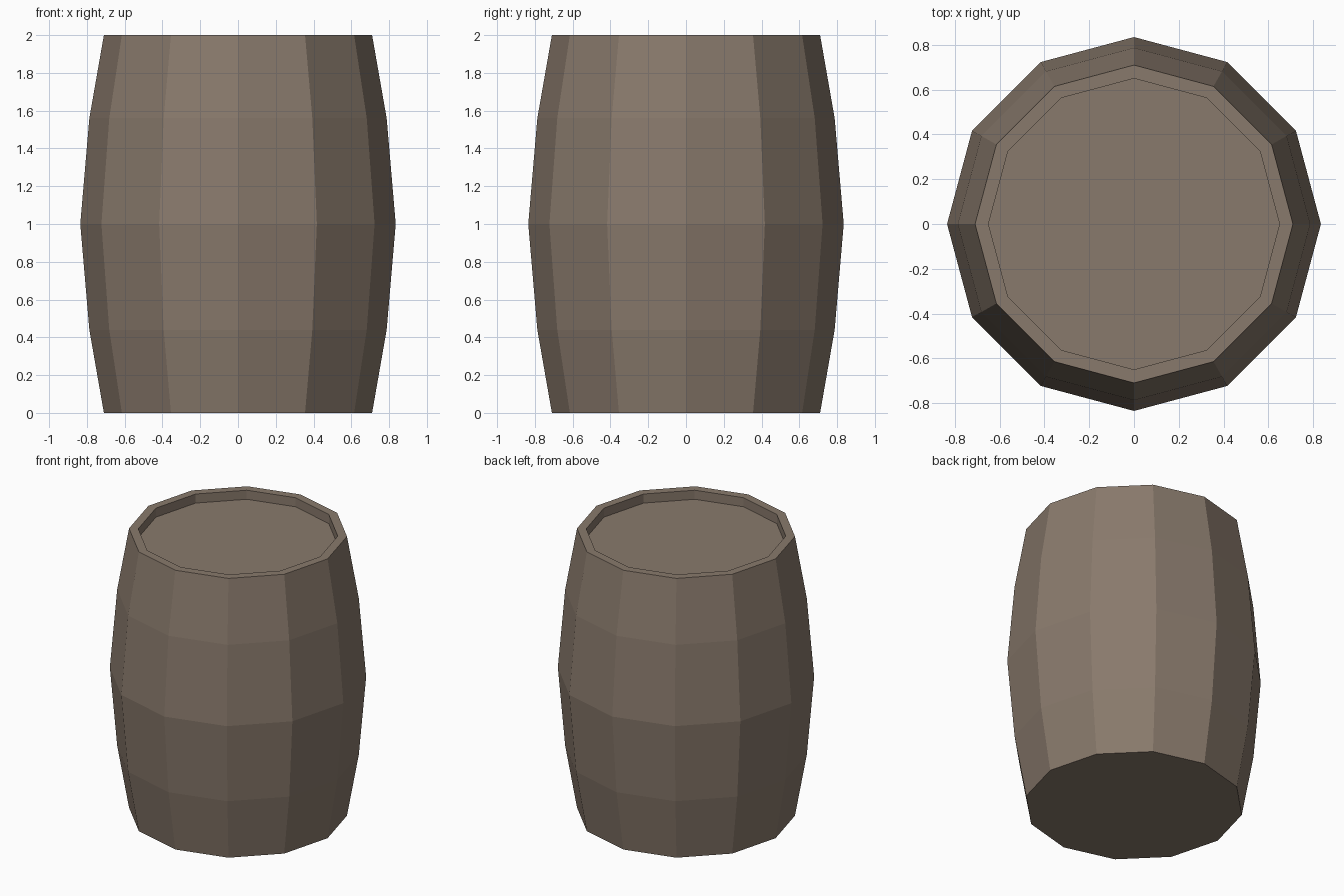
import bpy, bmesh, math

if "Cube" in bpy.data.objects:
    bpy.data.objects.remove(bpy.data.objects["Cube"])

SIDES = 12
# barrel outline (radius, height): bulging staves, rim, recessed lid
PROFILE = [(0.71, 0.0), (0.787, 0.44), (0.835, 1.0), (0.787, 1.56),
           (0.71, 2.0), (0.65, 2.0), (0.65, 1.935)]

wood = bpy.data.materials.new("brown wood")
wood.diffuse_color = (0.25, 0.194, 0.15, 1)
wood.use_nodes = True
wood.node_tree.nodes["Principled BSDF"].inputs["Base Color"].default_value = wood.diffuse_color

bm = bmesh.new()
rings = [[bm.verts.new((r * math.cos(math.tau * i / SIDES),
                        r * math.sin(math.tau * i / SIDES), z))
          for i in range(SIDES)] for r, z in PROFILE]

# staves, rim and inner wall
for low, high in zip(rings, rings[1:]):
    for i in range(SIDES):
        j = (i + 1) % SIDES
        bm.faces.new((low[i], low[j], high[j], high[i]))

# flat bottom and recessed lid
bm.faces.new(rings[0][::-1])
bm.faces.new(rings[-1])

mesh = bpy.data.meshes.new("barrel")
bm.to_mesh(mesh)
bm.free()
mesh.materials.append(wood)
bpy.context.collection.objects.link(bpy.data.objects.new("barrel", mesh))
